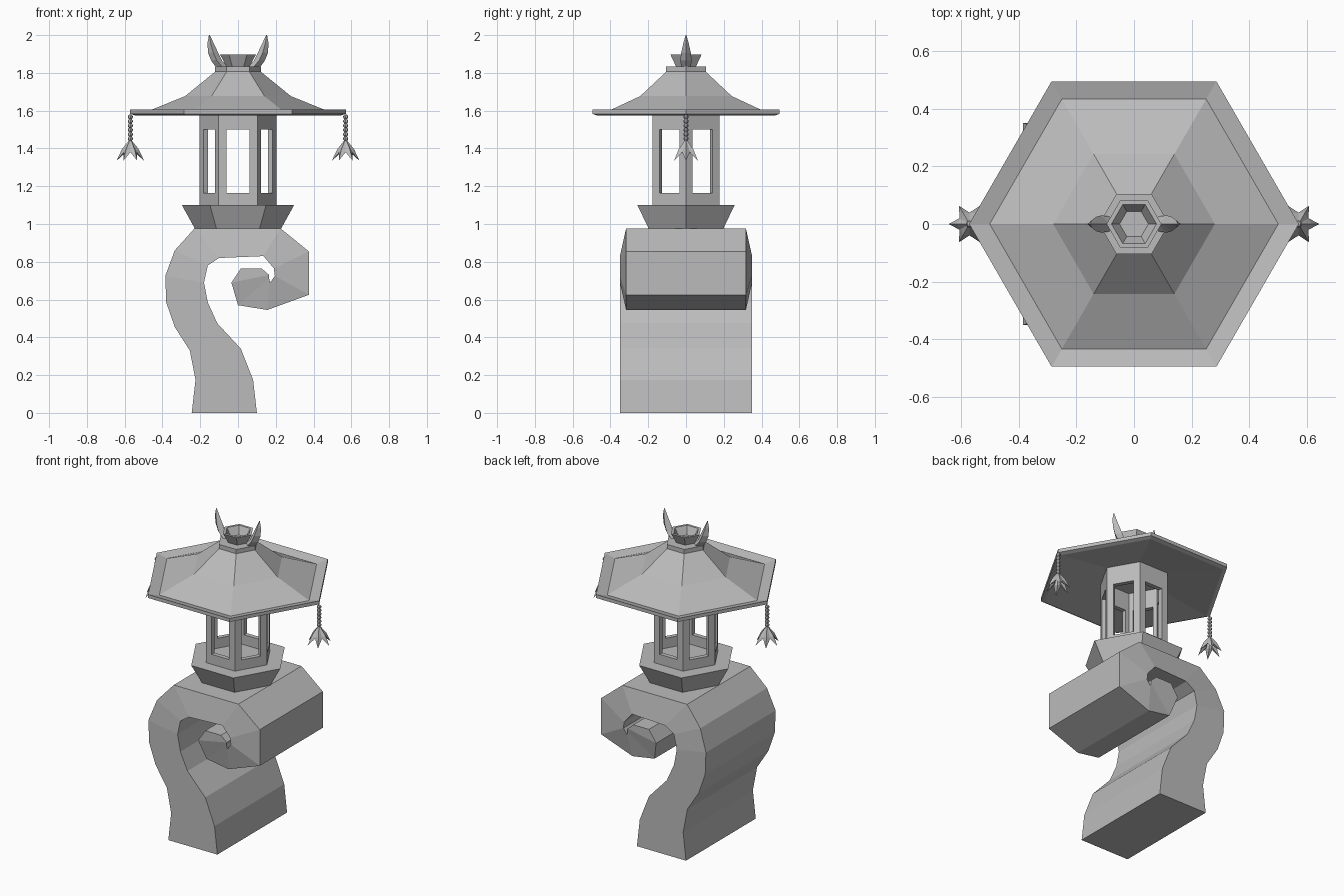
import bpy, bmesh
from math import sin, cos, pi
from mathutils import Vector

if "Cube" in bpy.data.objects:
    bpy.data.objects.remove(bpy.data.objects["Cube"])

stone = bpy.data.materials.new("grey stone")
stone.use_nodes = True
grey = (0.5, 0.5, 0.5, 1)
stone.diffuse_color = grey
stone.node_tree.nodes["Principled BSDF"].inputs["Base Color"].default_value = grey


def finish(bm, name):
    bmesh.ops.remove_doubles(bm, verts=bm.verts, dist=0.0005)
    bmesh.ops.recalc_face_normals(bm, faces=bm.faces)
    mesh = bpy.data.meshes.new(name)
    bm.to_mesh(mesh)
    bm.free()
    mesh.materials.append(stone)
    obj = bpy.data.objects.new(name, mesh)
    bpy.context.collection.objects.link(obj)
    return obj


def loft(bm, rings):
    """Skin closed rings of equal length and cap both ends."""
    loops = [[bm.verts.new(p) for p in ring] for ring in rings]
    for a, b in zip(loops, loops[1:]):
        for i in range(len(a)):
            j = (i + 1) % len(a)
            bm.faces.new((a[i], a[j], b[j], b[i]))
    bm.faces.new(loops[0][::-1])
    bm.faces.new(loops[-1])


def hexagon(r, z):
    return [Vector((r * cos(k * pi / 3), r * sin(k * pi / 3), z)) for k in range(6)]


def hex_turned(name, profile):
    bm = bmesh.new()
    loft(bm, [hexagon(r, z) for r, z in profile])
    return finish(bm, name)


# Curled pedestal: outer and inner curves (x, z), tapered in depth at the hook
outer = [(-.245, 0), (-.225, .175), (-.255, .33), (-.335, .455), (-.38, .585),
         (-.385, .725), (-.335, .86), (-.23, .977), (.225, .977), (.375, .855),
         (.375, .625), (.155, .545), (0, .57), (-.035, .69), (.015, .765)]
inner = [(.1, 0), (.08, .175), (.015, .34), (-.11, .475), (-.16, .585),
         (-.18, .69), (-.16, .78), (-.1, .82), (.135, .83), (.19, .765),
         (.195, .725), (.17, .69), (.165, .71), (.165, .73), (.125, .765)]
bm = bmesh.new()
rings = []
for i, ((ox, oz), (ix, iz)) in enumerate(zip(outer, inner)):
    d = 0.35 if i < 6 or i > 12 else 0.335 if i == 6 else 0.317
    rings.append([(ox, -d, oz), (ix, -.35, iz), (ix, .35, iz), (ox, d, oz)])
loft(bm, rings)
finish(bm, "curled_pedestal")

# Flared hexagonal plinth
hex_turned("plinth", [(.228, .975), (.297, 1.1)])

# Lantern chamber with an open window in each wall
bm = bmesh.new()
corners = hexagon(.204, 0)
us = [0, .2, .8, 1]
zs = [1.098, 1.163, 1.5, 1.62]
for k in range(6):
    a, b = corners[k], corners[(k + 1) % 6]
    for i in range(3):
        for j in range(3):
            if i == j == 1:
                continue
            spots = [(i, j), (i + 1, j), (i + 1, j + 1), (i, j + 1)]
            bm.faces.new([bm.verts.new(a.lerp(b, us[u]) + Vector((0, 0, zs[v])))
                          for u, v in spots])
chamber = finish(bm, "lantern_chamber")
wall = chamber.modifiers.new("wall", "SOLIDIFY")
wall.thickness = 0.028
wall.offset = -1
wall.use_even_offset = True

# Roof with an upturned rim, collar and finial bowl
hex_turned("roof", [(.2, 1.618), (.545, 1.575), (.571, 1.583), (.571, 1.605),
                    (.5, 1.588), (.28, 1.677), (.11, 1.815)])
hex_turned("collar", [(.121, 1.808), (.121, 1.835)])
hex_turned("finial_bowl", [(.06, 1.832), (.095, 1.897), (.078, 1.897), (.05, 1.848)])

# Horns, chains and flower tassels on both sides
horn_rows = [(.055, .118, .026, 1.832), (.085, .142, .03, 1.865),
             (.104, .158, .025, 1.905), (.128, .162, .014, 1.955),
             (.149, .154, .002, 2.0)]
for side, label in ((1, "left"), (-1, "right")):
    bm = bmesh.new()
    loft(bm, [[(side * x0, 0, z), (side * (x0 + x1) / 2, -w, z + .003 * (z < 1.99)),
               (side * x1, 0, z), (side * (x0 + x1) / 2, w, z + .003 * (z < 1.99))]
              for x0, x1, w, z in horn_rows])
    finish(bm, label + "_horn")

    hang = Vector((side * .57, 0, 0))
    bm = bmesh.new()
    for n in range(6):
        bead = bmesh.ops.create_uvsphere(bm, u_segments=8, v_segments=5, radius=.0135)
        bmesh.ops.translate(bm, verts=bead["verts"],
                            vec=hang + Vector((0, 0, 1.567 - n * .023)))
    finish(bm, label + "_bead_chain")

    bm = bmesh.new()
    for k in range(6):
        t = k * pi / 3
        out = Vector((cos(t), sin(t), 0))
        across = Vector((-sin(t), cos(t), 0))

        def petal_point(r, w, z):
            return bm.verts.new(hang + out * r + across * w + Vector((0, 0, z)))

        top, tip = petal_point(0, 0, 1.452), petal_point(.073, 0, 1.335)
        belt = [petal_point(.03, -.022, 1.385), petal_point(.045, 0, 1.395),
                petal_point(.03, .022, 1.385), petal_point(.022, 0, 1.38)]
        for i in range(4):
            bm.faces.new((top, belt[i], belt[(i + 1) % 4]))
            bm.faces.new((tip, belt[(i + 1) % 4], belt[i]))
    finish(bm, label + "_flower_tassel")
